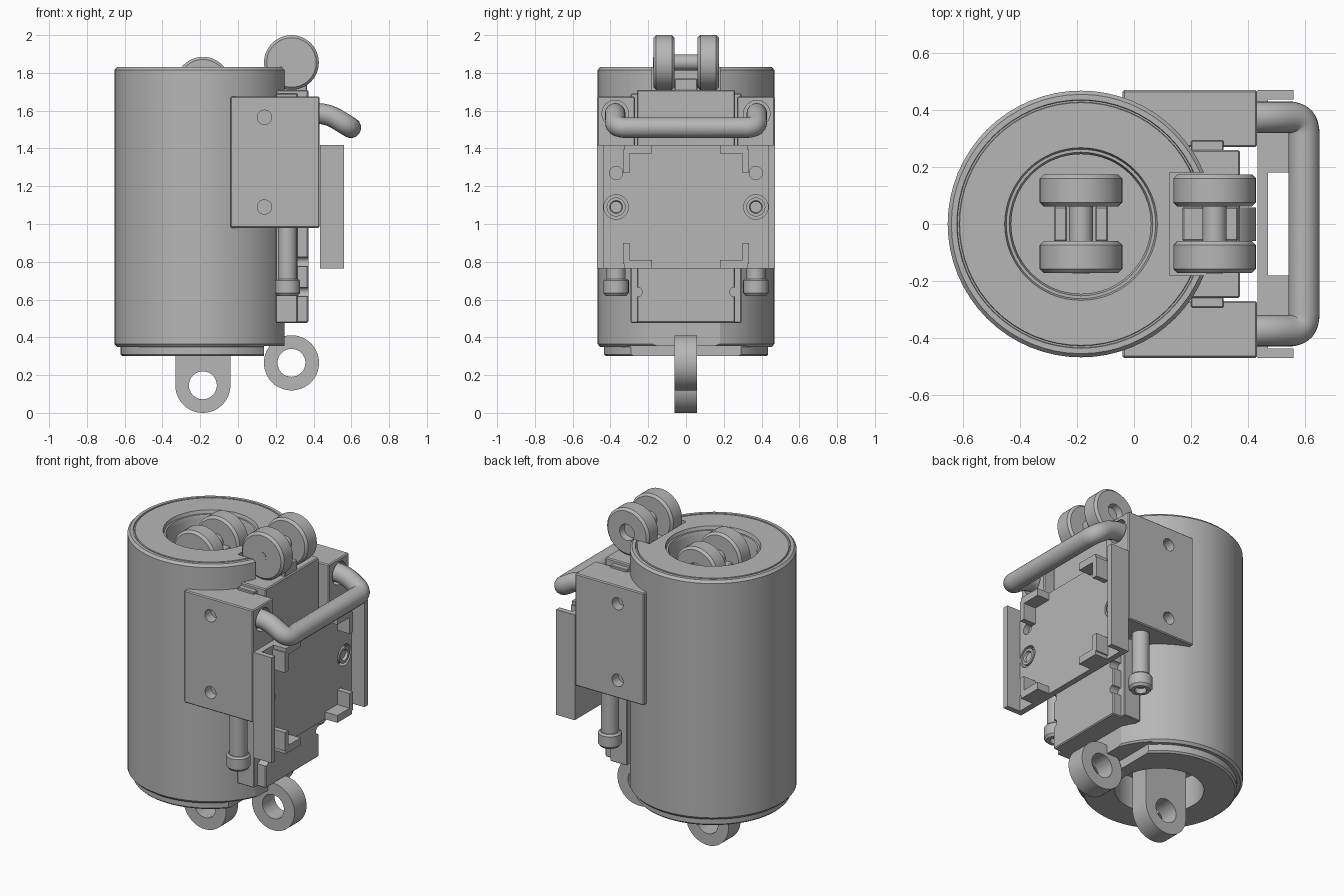
import bpy, bmesh
from math import pi
from mathutils import Matrix, Vector

if "Cube" in bpy.data.objects:
    bpy.data.objects.remove(bpy.data.objects["Cube"], do_unlink=True)

steel = bpy.data.materials.new("light_grey_steel")
steel.use_nodes = True
GREY = (0.47, 0.47, 0.47, 1)
steel.diffuse_color = GREY
steel.node_tree.nodes["Principled BSDF"].inputs["Base Color"].default_value = GREY

AXIS = {"z": Matrix.Identity(4), "y": Matrix.Rotation(-pi / 2, 4, "X"),
        "x": Matrix.Rotation(pi / 2, 4, "Y")}


def activate(ob):
    bpy.ops.object.select_all(action="DESELECT")
    ob.select_set(True)
    bpy.context.view_layer.objects.active = ob


def finish(name, bm):
    bmesh.ops.recalc_face_normals(bm, faces=bm.faces)
    me = bpy.data.meshes.new(name)
    bm.to_mesh(me)
    bm.free()
    me.materials.append(steel)
    ob = bpy.data.objects.new(name, me)
    bpy.context.collection.objects.link(ob)
    return ob


def smooth(ob):
    activate(ob)
    bpy.ops.object.shade_smooth_by_angle(angle=0.6)
    return ob


def box(name, x, y, z, bevel=0.0):
    bm = bmesh.new()
    bmesh.ops.create_cube(bm, size=1)
    for v in bm.verts:
        v.co = [(a + b) / 2 + c * (b - a) for (a, b), c in zip((x, y, z), v.co)]
    if bevel:
        bmesh.ops.bevel(bm, geom=bm.edges[:], offset=bevel, segments=1, affect="EDGES")
    return finish(name, bm)


def lathe(name, profile, at, axis="z", steps=48):
    """Revolve (radius, height) points that start and end on the axis."""
    bm = bmesh.new()
    vs = [bm.verts.new((r, 0, h)) for r, h in profile]
    es = [bm.edges.new(p) for p in zip(vs, vs[1:])]
    bmesh.ops.spin(bm, geom=vs + es, cent=(0, 0, 0), axis=(0, 0, 1), angle=2 * pi,
                   steps=steps, use_duplicate=False)
    bmesh.ops.remove_doubles(bm, verts=bm.verts, dist=1e-5)
    bm.transform(Matrix.Translation(at) @ AXIS[axis])
    return smooth(finish(name, bm))


def rod(name, r, a, b, at, axis="z", c=0.0, steps=32):
    pts = [(0, a), (r - c, a), (r, a + c), (r, b - c), (r - c, b), (0, b)]
    if not c:
        pts = [(0, a), (r, a), (r, b), (0, b)]
    return lathe(name, pts, at, axis, steps)


def boolean(ob, tools, mode="DIFFERENCE"):
    for t in tools:
        m = ob.modifiers.new(mode.lower(), "BOOLEAN")
        m.operation, m.object, m.solver = mode, t, "EXACT"
        activate(ob)
        bpy.ops.object.modifier_apply(modifier=m.name)
        bpy.data.objects.remove(t, do_unlink=True)
    return smooth(ob)


CX = -0.186   # main cylinder axis
SX = 0.283    # slide axis

# Main cylinder, bored at both ends, with a flat for the slide
body = lathe("main_cylinder", [
    (0, 0.5), (0.25, 0.5), (0.25, 0.30), (0.425, 0.30), (0.435, 0.31), (0.435, 0.35),
    (0.455, 0.35), (0.468, 0.365), (0.468, 1.815), (0.455, 1.83), (0.436, 1.83),
    (0.434, 1.822), (0.428, 1.822), (0.426, 1.83), (0.268, 1.83), (0.262, 1.81),
    (0.252, 1.81), (0.245, 1.79), (0.245, 1.56), (0, 1.56)], (CX, 0, 0), steps=64)
boolean(body, [box("flat_cutter", (0.246, 1), (-1, 1), (0, 2)),
               box("flange_cutter", (0.137, 1), (-1, 1), (0, 0.355)),
               box("top_pocket", (0.125, 1), (-0.18, 0.18), (1.71, 2))])


def roller_pair(name, x, z):
    """Two chamfered wheels on an axle, with a socket in the rear wheel."""
    for side, y in (("front", -0.172), ("rear", 0.062)):
        w, r, c = 0.112, 0.145, 0.014
        pts = [(0, 0), (r - c, 0), (r, c), (r, w - c), (r - c, w)]
        pts += [(0.05, w), (0.045, w - 0.04), (0, w - 0.04)] if side == "rear" else [(0, w)]
        lathe(f"{name}_{side}_wheel", pts, (x, y, z), "y")
    rod(f"{name}_axle", 0.042, -0.1, 0.1, (x, 0, z), "y")
    rod(f"{name}_axle_cap", 0.03, -0.174, -0.1, (x, 0, z), "y")


roller_pair("inner_roller", CX, 1.74)
roller_pair("slide_roller", SX, 1.855)
for s, n in ((-1, "left"), (1, "right")):
    xs = sorted((CX + s * 0.05, CX + s * 0.095))
    box(f"inner_fork_{n}", xs, (-0.062, 0.062), (1.55, 1.73), 0.005)
box("slide_roller_mount", (0.17, 0.365), (-0.06, 0.06), (1.68, 1.77), 0.005)


def lug(name, x, z, top):
    """Eye plate with a round end and a cross hole."""
    ob = rod(name, 0.146, -0.06, 0.058, (x, 0, z), "y", steps=48)
    if top:
        boolean(ob, [box("shank", (x - 0.146, x + 0.146), (-0.06, 0.058), (z, top))], "UNION")
    return boolean(ob, [rod("eye_cutter", 0.074, -0.2, 0.2, (x, 0, z), "y")])


lug("main_lug", CX, 0.146, 0.52)
lug("slide_lug", SX, 0.265, None)

# Slide block with side notches
block = box("slide_block", (0.2, 0.372), (-0.26, 0.26), (0.477, 1.71), 0.006)
cutters = [rod("notch_cutter", 0.025, 0.25, 0.5, (0, s * 0.257, z), "x", steps=20)
           for s in (-1, 1) for z in (0.64, 0.8)]
boolean(block, cutters)
box("slide_base", (0.2, 0.315), (-0.293, 0.293), (0.477, 1.69), 0.004)

# Parts on both sides of the slide
for s, n in ((-1, "front"), (1, "rear")):
    def span(a, b):
        return sorted((s * a, s * b))

    bracket = box(f"{n}_bracket", (-0.04, 0.432), span(0.27, 0.47), (0.98, 1.675), 0.006)
    holes = [rod("screw_cutter", 0.038, -0.06, 0.06, (0.14, s * 0.47, z), "y", steps=24)
             for z in (1.09, 1.565)]
    holes.append(rod("socket_cutter", 0.07, -0.04, 0.04, (0.432, s * 0.375, 1.585), "x"))
    boolean(bracket, holes)

    # Clamping bolt under the bracket
    rod(f"{n}_bolt_shaft", 0.05, 0.68, 1.0, (0.262, s * 0.37, 0))
    lathe(f"{n}_bolt_head", [(0, 0.65), (0.032, 0.65), (0.034, 0.62), (0.055, 0.62),
                             (0.067, 0.635), (0.067, 0.7), (0.057, 0.71), (0, 0.71)],
          (0.262, s * 0.37, 0), steps=32)

    # Panel side flange and corner lips
    box(f"{n}_panel_flange", (0.433, 0.56), span(0.437, 0.47), (0.765, 1.417))
    for end, rail, post in (("upper", (1.372, 1.417), (1.27, 1.395)),
                            ("lower", (0.765, 0.81), (0.787, 0.9))):
        lip = box(f"{n}_{end}_lip", (0.46, 0.555), span(0.18, 0.325), rail)
        boolean(lip, [box("post", (0.46, 0.555), span(0.3, 0.333), post)], "UNION")

    # Panel screw
    lathe(f"{n}_panel_screw", [(0, 0), (0.05, 0), (0.05, 0.025), (0.034, 0.025),
                               (0.03, 0.01), (0, 0.01)], (0.445, s * 0.37, 1.09), "x", 32)

# Panel with screw recesses and round holes
panel = box("panel", (0.433, 0.47), (-0.44, 0.44), (0.765, 1.417))
boolean(panel, [rod("panel_cutter", r, -0.02, 0.1, (0.45, s * 0.37, z), "x")
                for s in (-1, 1) for r, z in ((0.065, 1.09), (0.035, 1.27))])

# Bent tube handle with rounded corners
leg = [Vector((0.37, -0.375, 1.585)), Vector((0.475, -0.375, 1.585)),
       Vector((0.597, -0.375, 1.51))]
corners = leg + [Vector((p.x, -p.y, p.z)) for p in reversed(leg)]
path = [corners[0]]
for a, b, c in zip(corners, corners[1:], corners[2:]):
    p, q = b + (a - b).normalized() * 0.06, b + (c - b).normalized() * 0.06
    for i in range(9):
        t = i / 8
        path.append(p * (1 - t) ** 2 + b * 2 * t * (1 - t) + q * t * t)
path.append(corners[-1])
cu = bpy.data.curves.new("handle", "CURVE")
cu.dimensions = "3D"
cu.bevel_depth, cu.bevel_resolution, cu.use_fill_caps = 0.055, 6, True
sp = cu.splines.new("POLY")
sp.points.add(len(path) - 1)
for pt, v in zip(sp.points, path):
    pt.co = (*v, 1)
cu.materials.append(steel)
handle = bpy.data.objects.new("handle", cu)
bpy.context.collection.objects.link(handle)
activate(handle)
bpy.ops.object.convert(target="MESH")
smooth(bpy.context.object)
